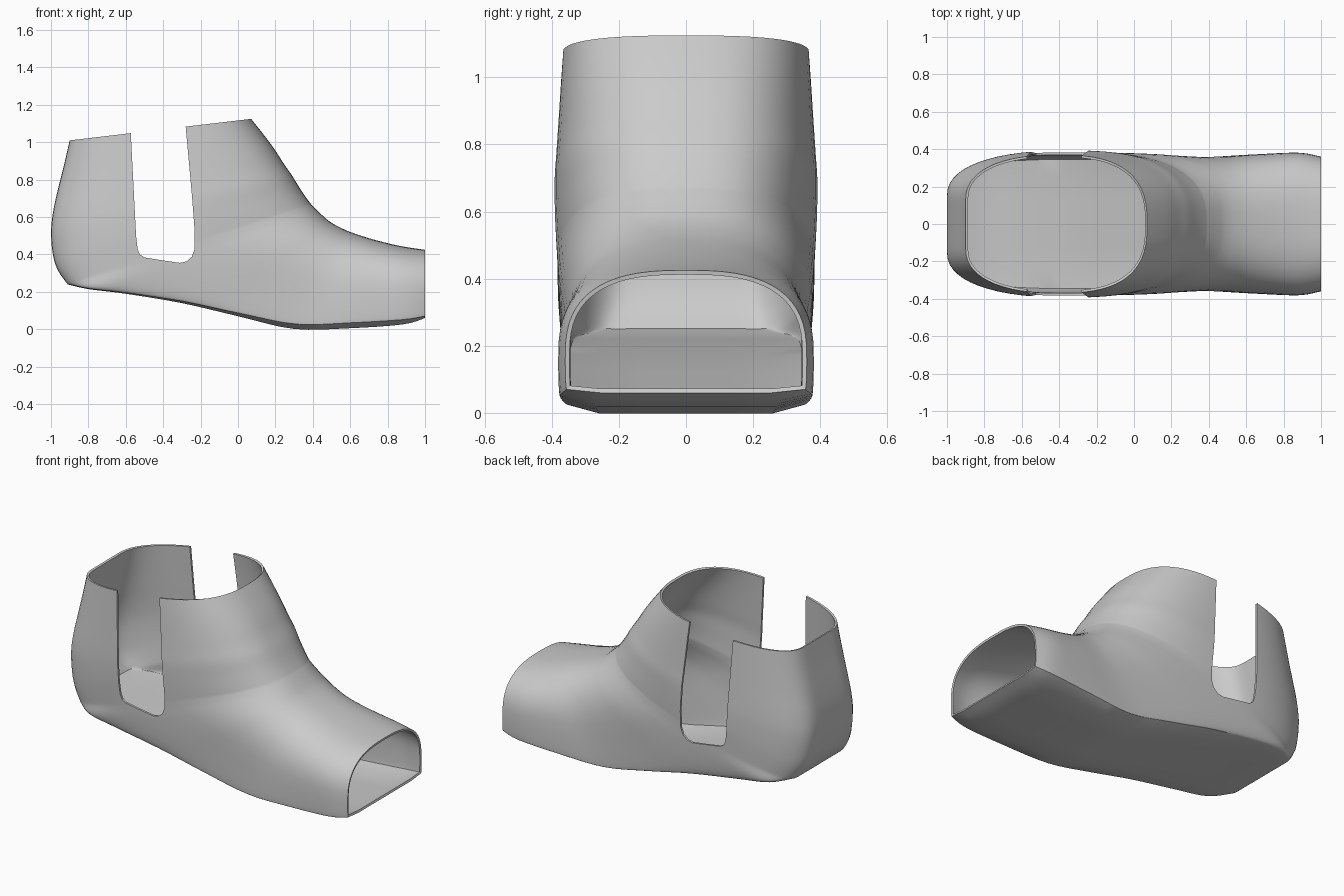
import bpy, bmesh
from math import sin, cos, pi

if "Cube" in bpy.data.objects:
    bpy.data.objects.remove(bpy.data.objects["Cube"])

# Sections: front x,z | back/sole x,z | half width | sole half width | edge lift | widest position
ANKLE = [
    (.07, 1.125, -.90, 1.01, .37, .13, 0, .5),
    (.13, 1.05, -.93, .88, .376, .13, 0, .5),
    (.19, .97, -.965, .74, .382, .13, 0, .5),
    (.245, .885, -.99, .62, .388, .14, 0, .5),
    (.29, .82, -1.0, .51, .393, .15, 0, .5),
    (.33, .755, -.988, .39, .392, .16, 0, .52),
    (.36, .71, -.96, .31, .389, .18, 0, .53),
    (.39, .67, -.91, .24, .385, .21, 0, .55),
]
FOOT = [
    ANKLE[-1],
    (.415, .645, -.80, .215, .383, .31, .005, .56),
    (.445, .615, -.60, .19, .381, .34, .01, .57),
    (.485, .58, -.30, .14, .375, .35, .015, .58),
    (.54, .547, 0, .07, .364, .352, .02, .6),
    (.62, .513, .30, .002, .358, .352, .03, .62),
    (.75, .473, .60, .006, .372, .366, .03, .65),
    (.88, .443, .88, .026, .381, .374, .025, .68),
    (1, .425, 1, .06, .36, .355, .01, .72),
]


def resample(rows, n=4):
    """Catmull-Rom interpolation of the section parameters."""
    out = []
    ext = [rows[0]] + rows + [rows[-1]]
    for i in range(1, len(ext) - 2):
        for k in range(n):
            t = k / n
            out.append([.5 * (2*b + (c-a)*t + (2*a-5*b+4*c-d)*t*t + (3*b-a-3*c+d)*t**3)
                        for a, b, c, d in zip(*ext[i-1:i+3])])
    return out + [list(rows[-1])]


def ring(fx, fz, bx, bz, w, wb, lift, mid):
    """Closed section: rounded instep, sides, then flat back or sole."""
    length = ((bx-fx)**2 + (bz-fz)**2) ** .5
    half = []
    for i in range(17):
        a = pi / 2 * i / 16
        half.append((mid * (1 - cos(a) ** (2/2.7)), w * sin(a) ** (2/2.7)))
    end = 1 - lift / length
    for i in range(1, 15):
        a = pi / 2 * i / 14
        half.append((mid + (end-mid) * sin(a) ** (2/2.3),
                     wb + (w-wb) * max(cos(a), 0) ** (2/2.3)))
    half += [(1, wb * .72), (1, wb * .36), (1, 0)]
    loop = half + [(u, -v) for u, v in half[-2:0:-1]]
    return [(fx + (bx-fx)*u, v, fz + (bz-fz)*u) for u, v in loop]


def add_object(name, bm):
    mesh = bpy.data.meshes.new(name)
    bm.to_mesh(mesh)
    bm.free()
    ob = bpy.data.objects.new(name, mesh)
    bpy.context.collection.objects.link(ob)
    return ob


# Shell: loft from the ankle opening round to the toe opening
bm = bmesh.new()
loops = [[bm.verts.new(p) for p in ring(*r)]
         for r in resample(ANKLE)[:-1] + resample(FOOT)]
for a, b in zip(loops, loops[1:]):
    for i in range(len(a)):
        j = (i + 1) % len(a)
        bm.faces.new((a[i], a[j], b[j], b[i]))
bm.normal_update()
bm.faces.ensure_lookup_table()
if bm.faces[0].normal.x < 0:
    bmesh.ops.reverse_faces(bm, faces=bm.faces[:])
shell = add_object("foot_shell", bm)

# Side slot cutter
SLOT = [(-.582, 1.2), (-.573, 1.045), (-.545, .5), (-.537, .43), (-.525, .40), (-.50, .384),
        (-.40, .368), (-.31, .355), (-.275, .363), (-.247, .388), (-.232, .43),
        (-.232, .53), (-.245, .70), (-.28, 1.085), (-.29, 1.2)]
bm = bmesh.new()
face = bm.faces.new([bm.verts.new((x, -.6, z)) for x, z in SLOT])
ext = bmesh.ops.extrude_face_region(bm, geom=[face])
bmesh.ops.translate(bm, vec=(0, 1.2, 0),
                    verts=[v for v in ext["geom"] if isinstance(v, bmesh.types.BMVert)])
bmesh.ops.recalc_face_normals(bm, faces=bm.faces[:])
cutter = add_object("slot_cutter", bm)
cutter.hide_render = True

# Wall thickness and slots
solid = shell.modifiers.new("wall", 'SOLIDIFY')
solid.thickness = .013
solid.offset = -1
cut = shell.modifiers.new("slots", 'BOOLEAN')
cut.operation = 'DIFFERENCE'
cut.solver = 'EXACT'
cut.object = cutter
bpy.context.view_layer.objects.active = shell
shell.select_set(True)
for m in ("wall", "slots"):
    bpy.ops.object.modifier_apply(modifier=m)
bpy.data.objects.remove(cutter)
bpy.ops.object.shade_smooth_by_angle(angle=pi / 6)
